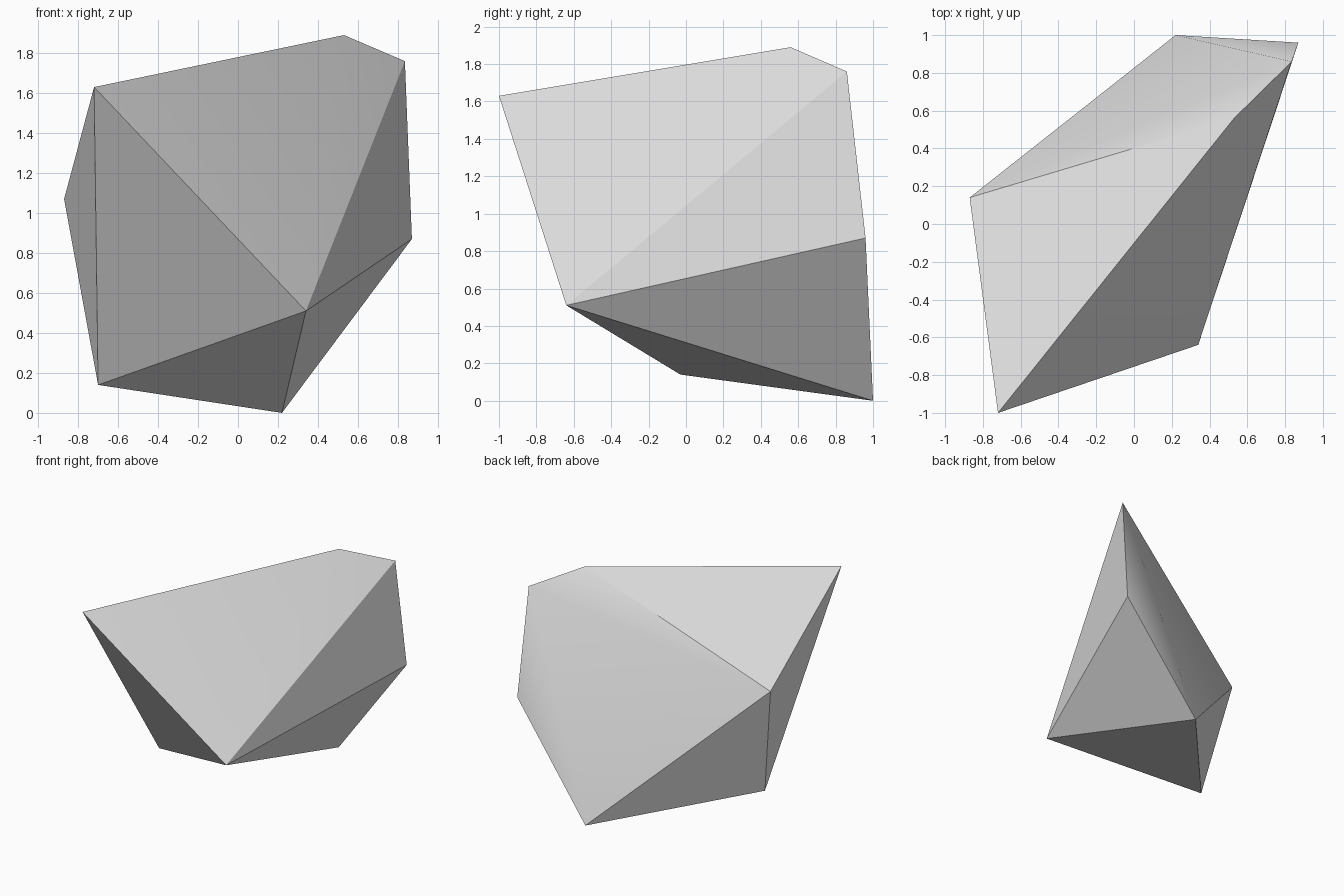
import bpy
import bmesh
import math

cube = bpy.data.objects.get("Cube")
if cube:
    bpy.data.objects.remove(cube, do_unlink=True)

# Plain stone grey
grey = bpy.data.materials.new("stone_grey")
grey.use_nodes = True
grey.diffuse_color = (0.8, 0.8, 0.8, 1.0)
grey.node_tree.nodes["Principled BSDF"].inputs["Base Color"].default_value = grey.diffuse_color

# Corner points of the faceted rock, wrapped in a convex hull
corners = [
    (-0.72, -1.00, 1.63),   # front top
    (0.53, 0.56, 1.89),     # peak
    (0.835, 0.86, 1.76),    # back top
    (0.87, 0.96, 0.87),     # back side
    (0.22, 1.00, 0.00),     # foot
    (0.34, -0.64, 0.51),    # front low
    (-0.70, -0.03, 0.14),   # side low
    (-0.87, 0.14, 1.07),    # side middle
]
bm = bmesh.new()
for co in corners:
    bm.verts.new(co)
bmesh.ops.convex_hull(bm, input=bm.verts)
bmesh.ops.recalc_face_normals(bm, faces=bm.faces)
mesh = bpy.data.meshes.new("rock")
bm.to_mesh(mesh)
bm.free()
mesh.materials.append(grey)

rock = bpy.data.objects.new("rock", mesh)
bpy.context.collection.objects.link(rock)

# Shallow edges blend, the others stay crisp
bpy.ops.object.select_all(action='DESELECT')
rock.select_set(True)
bpy.context.view_layer.objects.active = rock
bpy.ops.object.shade_smooth_by_angle(angle=math.radians(28.95))
